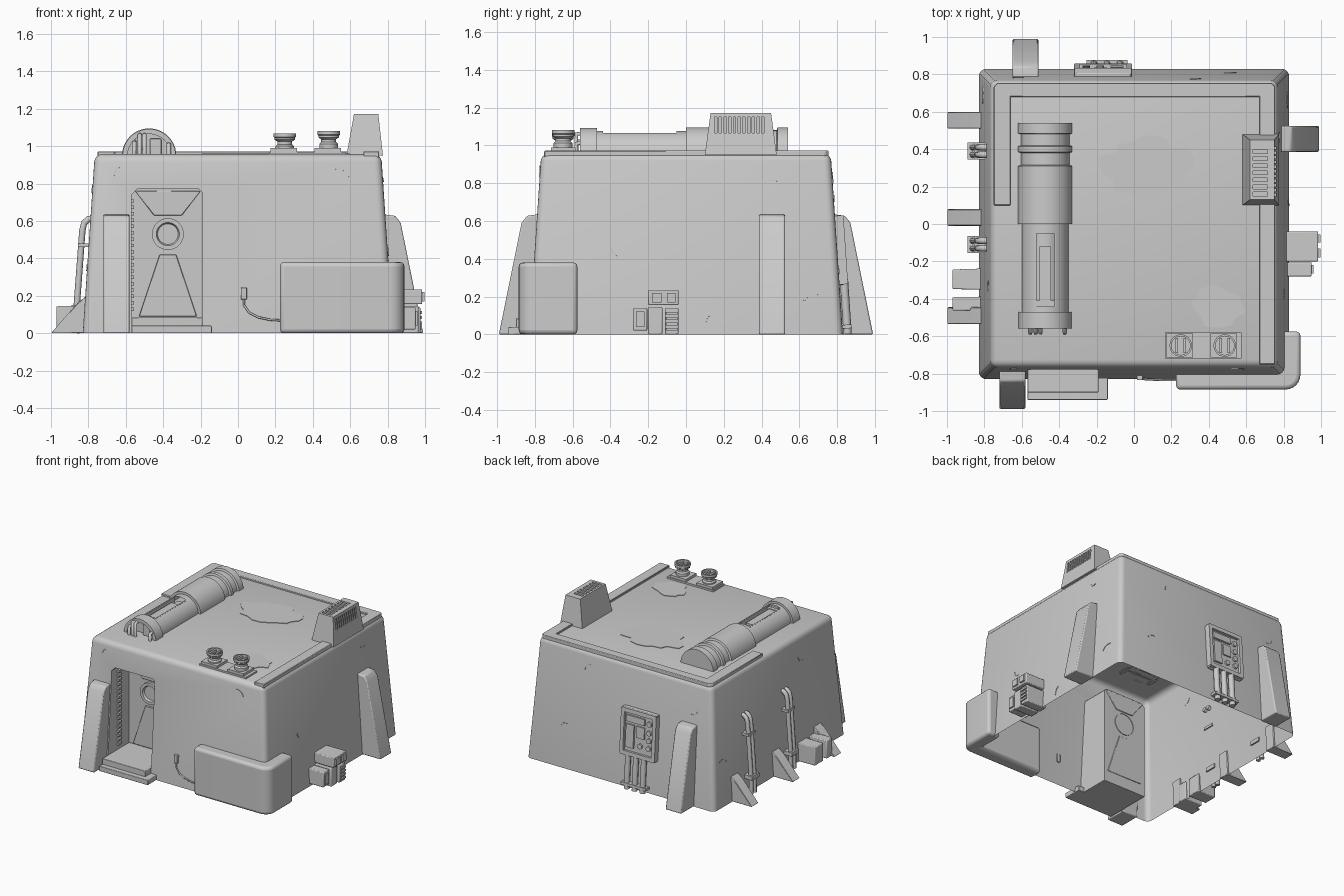
import bpy, bmesh, math, random
from mathutils import Matrix, Vector

if "Cube" in bpy.data.objects:
    bpy.data.objects.remove(bpy.data.objects["Cube"])

random.seed(4)
SLOPE = 0.067                      # inward lean of the walls per unit of height
TILT = math.atan(SLOPE)
ROOF = 0.957
FRONT, RIGHT, BACK, LEFT = 0, 90, 180, -90

plaster = bpy.data.materials.new("plaster_grey")
plaster.diffuse_color = (0.6, 0.6, 0.6, 1)
plaster.use_nodes = True
plaster.node_tree.nodes["Principled BSDF"].inputs["Base Color"].default_value = plaster.diffuse_color


def finish(name, bm, bevel=0, seg=2):
    bmesh.ops.recalc_face_normals(bm, faces=bm.faces[:])
    me = bpy.data.meshes.new(name)
    bm.to_mesh(me)
    bm.free()
    ob = bpy.data.objects.new(name, me)
    bpy.context.collection.objects.link(ob)
    me.materials.append(plaster)
    if bevel:
        m = ob.modifiers.new("bevel", 'BEVEL')
        m.width, m.segments, m.limit_method = bevel, seg, 'ANGLE'
    return ob


def prism(name, pts, h0, h1, axis='z', bevel=0, seg=2):
    f = {'z': lambda u, v, h: (u, v, h), 'x': lambda u, v, h: (h, u, v),
         'y': lambda u, v, h: (u, h, v)}[axis]
    bm = bmesh.new()
    a = [bm.verts.new(f(u, v, h0)) for u, v in pts]
    b = [bm.verts.new(f(u, v, h1)) for u, v in pts]
    bm.faces.new(a)
    bm.faces.new(b)
    for i in range(len(pts)):
        j = (i + 1) % len(pts)
        bm.faces.new((a[i], a[j], b[j], b[i]))
    return finish(name, bm, bevel, seg)


def box(name, x0, x1, y0, y1, z0, z1, bevel=0, seg=2):
    return prism(name, [(x0, y0), (x1, y0), (x1, y1), (x0, y1)], z0, z1, 'z', bevel, seg)


def boxes(name, dims):
    bm = bmesh.new()
    for x0, x1, y0, y1, z0, z1 in dims:
        bmesh.ops.create_cube(bm, size=1, matrix=Matrix.Translation(
            ((x0 + x1) / 2, (y0 + y1) / 2, (z0 + z1) / 2)) @ Matrix.Diagonal((x1 - x0, y1 - y0, z1 - z0, 1)))
    return finish(name, bm)


def frustum(x0, x1, y0, y1, z0, X0, X1, Y0, Y1, z1):
    bm = bmesh.new()
    a = [bm.verts.new(p) for p in ((x0, y0, z0), (x1, y0, z0), (x1, y1, z0), (x0, y1, z0))]
    b = [bm.verts.new(p) for p in ((X0, Y0, z1), (X1, Y0, z1), (X1, Y1, z1), (X0, Y1, z1))]
    bm.faces.new(a[::-1])
    bm.faces.new(b)
    for i in range(4):
        j = (i + 1) % 4
        bm.faces.new((a[i], a[j], b[j], b[i]))
    return bm


def revolve(name, prof, point, seg, sweep, skip=None):
    """Turn (radius, height) points; point(r, angle, h) gives the position."""
    bm = bmesh.new()
    rows = [[bm.verts.new(point(r, sweep * i / seg, h)) for i in range(seg + 1)] for r, h in prof]
    for k in range(len(prof) - 1):
        for i in range(seg):
            if not (skip and skip(k, i)):
                bm.faces.new((rows[k][i], rows[k][i + 1], rows[k + 1][i + 1], rows[k + 1][i]))
    bmesh.ops.remove_doubles(bm, verts=bm.verts[:], dist=1e-5)
    return finish(name, bm)


def tube(name, pts, r):
    cu = bpy.data.curves.new(name, 'CURVE')
    cu.dimensions, cu.bevel_depth, cu.bevel_resolution, cu.use_fill_caps = '3D', r, 2, True
    sp = cu.splines.new('POLY')
    sp.points.add(len(pts) - 1)
    for p, co in zip(sp.points, pts):
        p.co = (*co, 1)
    cu.materials.append(plaster)
    ob = bpy.data.objects.new(name, cu)
    bpy.context.collection.objects.link(ob)
    return ob


def place(ob, side, u, z=None):
    """Move a part made for the front wall to a side; with z it lies on the leaning wall."""
    m = Matrix.Rotation(math.radians(side), 4, 'Z')
    if z is None:
        ob.matrix_world = m @ Matrix.Translation((u, 0, 0))
    else:
        ob.matrix_world = m @ Matrix.Translation((u, -0.83 + SLOPE * z, z)) @ Matrix.Rotation(-TILT, 4, 'X')
    return ob


def cut(ob, cutter):
    m = ob.modifiers.new("cut", 'BOOLEAN')
    m.object, m.solver = cutter, 'EXACT'
    bpy.context.view_layer.update()
    me = bpy.data.meshes.new_from_object(ob.evaluated_get(bpy.context.evaluated_depsgraph_get()))
    ob.modifiers.clear()
    ob.data = me
    bpy.data.objects.remove(cutter)


# Leaning hollow body with a door alcove and open underside
t = 0.83 - SLOPE * ROOF
bm = frustum(-.83, .83, -.83, .83, 0, -t, t, -t, t, ROOF)
bmesh.ops.bevel(bm, geom=[e for e in bm.edges if max(v.co.z for v in e.verts) > 0.1],
                offset=0.04, segments=4, profile=0.5, affect='EDGES')
body = finish("building_body", bm)
cut(body, prism("alcove_cutter", [(-.57, -.1), (-.19, -.1), (-.19, .75), (-.21, .77), (-.54, .77), (-.57, .74)],
                -1, -.56, 'y'))
bm = bmesh.new()
bm.from_mesh(body.data)
bmesh.ops.delete(bm, geom=[f for f in bm.faces if f.normal.z < -.9 and f.calc_center_median().z < .01],
                 context='FACES')
bm.to_mesh(body.data)
bm.free()

# Raised roof border
prism("roof_border", [(-.75, .1), (-.66, .1), (-.66, .68), (.67, .68), (.67, -.75), (.755, -.75),
                      (.755, .735), (.735, .755), (-.73, .755), (-.75, .735)], ROOF - .02, .972, 'z', .004, 1)

# Flaked plaster patches on the roof
def flake(name, cx, cy, rx, ry):
    pts = []
    for i in range(22):
        a, k = math.tau * i / 22, random.uniform(.75, 1.1)
        pts.append((cx + rx * k * math.cos(a), cy + ry * k * math.sin(a)))
    prism(name, pts, ROOF - .003, ROOF + .004)
flake("roof_flake_small", .45, -.44, .16, .11)
flake("roof_flake_large", .07, .31, .25, .17)

# Half-round roof duct with an open slot
DX, DZ = -.475, .95
duct = [(0, -.50), (.115, -.50), (.115, -.56), (.142, -.56), (.142, -.47), (.125, -.47), (.125, -.44),
        (.125, -.05), (.125, 0), (.145, 0), (.145, .31), (.13, .315), (.13, .38), (.145, .385), (.145, .415),
        (.13, .42), (.13, .48), (.145, .485), (.145, .54), (0, .54)]
along_y = lambda r, a, h: (DX + r * math.cos(a), h, DZ + r * math.sin(a))
revolve("roof_duct", duct, along_y, 24, math.pi, lambda k, i: k == 6 and 9 <= i <= 14)
revolve("duct_core", [(.085, -.45), (.085, -.04)], along_y, 16, math.pi)
boxes("duct_slot_fittings", [(DX - .055, DX - .047, -.44, -.05, .95, 1.063), (DX + .047, DX + .055, -.44, -.05, .95, 1.063),
                             (DX - .03, DX + .03, -.43, -.12, .95, 1.05), (DX - .05, DX + .05, -.44, -.41, .95, 1.055)])
for x, h in ((-.555, 1.02), (-.525, 1.06), (-.50, 1.06), (-.37, 1.01)):
    tube("duct_end_pipe", [(x, -.58, .955), (x, -.58, h), (x, -.49, h + .005)], .012)
box("duct_end_box", -.47, -.41, -.53, -.49, .955, 1.04, .004)

# Roof vent with slots in its top and outer side
vent = finish("roof_vent", frustum(.58, .775, .10, .48, .95, .62, .75, .13, .45, 1.172))
slots = [(.635, .715, .15 + i * .038, .17 + i * .038, 1.15, 1.2) for i in range(7)]
slots += [(.73, .8, .15 + i * .025, .163 + i * .025, 1.065, 1.15) for i in range(11)]
cut(vent, boxes("vent_cutter", slots))

# Two chimney cans on a base
boxes("chimney_base", [(.165, .575, -.72, -.58, .94, .97), (.175, .315, -.715, -.585, .96, .99),
                       (.41, .55, -.715, -.585, .96, .99)])
for x, z in ((.25, 0), (.485, .012)):
    prof = [(.05, .98), (.05, 1.0 + z), (.04, 1.01 + z), (.04, 1.025 + z), (.055, 1.035 + z), (.055, 1.045 + z),
            (.06, 1.05 + z), (.06, 1.068 + z), (.05, 1.068 + z), (.05, 1.04 + z), (0, 1.04 + z)]
    revolve("chimney_can", prof, lambda r, a, h: (x + r * math.cos(a), -.65 + r * math.sin(a), h), 24, math.tau)
    boxes("chimney_bars", [(x + d - .007, x + d + .007, -.69, -.61, 1.035 + z, 1.06 + z) for d in (-.022, .022)])

# Door with raised panels and a round window, plus steps
prism("door_top_panel", [(-.55, .76), (-.2, .76), (-.3, .63), (-.45, .63)], -.572, -.555, 'y', .003, 1)
prism("door_lower_panel", [(-.42, .42), (-.33, .42), (-.22, .09), (-.53, .09)], -.572, -.555, 'y', .003, 1)
revolve("door_window", [(.085, -.555), (.085, -.582), (.062, -.582), (.055, -.565), (0, -.565)],
        lambda r, a, h: (-.375 + r * math.cos(a), h, .53 + r * math.sin(a)), 32, math.tau)
box("door_step_upper", -.57, -.19, -.90, -.56, 0, .085, .004)
box("door_step_lower", -.57, -.14, -.94, -.79, 0, .04, .004)
boxes("alcove_wall_ribs", [(-.575, -.555, -.71, -.67, .12 + i * .034, .138 + i * .034) for i in range(18)])

# Rounded tank wrapped around the front right corner
arc = [(.81 + .08 * math.sin(a), -.805 - .08 * math.cos(a)) for a in [math.pi / 2 * i / 6 for i in range(7)]]
prism("corner_tank", [(.225, -.885)] + arc + [(.89, -.575), (.78, -.575), (.78, -.78), (.225, -.78)],
      0, .38, 'z', .022, 3)

# Cable on the front wall
tube("front_cable", [(.03, -.822, .2), (.032, -.828, .15), (.06, -.83, .11), (.11, -.833, .085),
                     (.17, -.835, .072), (.24, -.835, .068)], .006)
box("cable_socket", .015, .047, -.835, -.81, .18, .245, .004)

# Tall leaning buttresses
for side, u in ((FRONT, -.65), (RIGHT, .455), (BACK, .58)):
    place(prism("buttress", [(-.99, 0), (-.87, .59), (-.84, .628), (-.78, .635), (-.82, 0)], -.07, .07, 'x', .008),
          side, u)

# Low fins, crates and bent pipe pairs on the left wall
for u in (-.555, -.035, .49):
    place(prism("wall_fin", [(-1, 0), (-.86, .16), (-.81, .2), (-.82, 0)], -.045, .045, 'x', .004, 1), LEFT, u)
for u, r in ((.25, .1), (.335, -.08), (.41, .06)):
    crate = place(box("left_crate", -.036, .036, -.97, -.81, 0, .145, .006), LEFT, u)
    crate.matrix_world = crate.matrix_world @ Matrix.Rotation(r * .3, 4, 'Z')
for u in (-.39, .11):
    for d in (-.02, .02):
        place(tube("left_pipe", [(d, -.865, .0), (d, -.862, .15), (d, -.832, .55), (d, -.822, .59), (d, -.80, .61),
                                 (d, -.77, .615)], .017), LEFT, u)
    place(boxes("pipe_clamp", [(-.045, .045, -.89, -.81, .12, .15), (-.045, .045, -.855, -.79, .46, .48)]), LEFT, u)

# Machinery boxes on the right wall
for d in ((.80, .95, -.28, -.205, .02, .14), (.80, .965, -.20, -.125, 0, .145), (.80, .975, -.11, -.04, 0, .14),
          (.80, .985, -.20, -.04, .155, .235)):
    box("machinery_box", *d, .006)
boxes("machinery_details", [(.97, .985, -.105, -.045, .02 + i * .028, .035 + i * .028) for i in range(4)]
      + [(.94, .96, -.265, -.22, .04, .12), (.98, .997, -.18, -.13, .17, .22), (.98, .997, -.10, -.055, .17, .22)])

# Control panel with frame, buttons and pipes on the back wall (u runs along -x)
PU, PZ = .165, .445
def on_panel(ob):
    place(ob, BACK, PU, PZ)
on_panel(box("panel_plate", -.15, .15, -.025, .01, -.185, .185, .012, 3))
on_panel(boxes("panel_frame", [(-.152, .152, -.045, 0, .15, .182), (-.152, .152, -.045, 0, -.182, -.15),
                               (-.155, -.125, -.045, 0, -.172, .172), (.125, .155, -.045, 0, -.172, .172)]))
on_panel(boxes("panel_modules", [(-.11, .05, -.04, 0, .08, .13), (-.11, -.04, -.04, 0, -.12, .06),
                                 (-.02, .05, -.035, 0, -.03, .06)]))
for u, z in ((.09, .03), (.09, -.03), (.09, -.09), (.015, -.09), (.09, .1)):
    on_panel(revolve("panel_button", [(.02, 0), (.02, -.04), (0, -.04)],
                     lambda r, a, h: (u + r * math.cos(a), h, z + r * math.sin(a)), 16, math.tau))
for u in (.075, .145, .215):
    place(tube("panel_pipe", [(0, -.025, 0), (0, -.025, .29)], .022), BACK, u, 0)
place(boxes("panel_pipe_clamp", [(-.11, .11, -.05, 0, .03, .05)]), BACK, .145, 0)

# Small curved cracks on the walls
for side, u, z in ((FRONT, -.62, .85), (FRONT, .53, .82), (RIGHT, .47, .85), (RIGHT, -.35, .46), (RIGHT, .15, .06),
                   (RIGHT, .68, .15), (BACK, -.5, .3), (BACK, -.3, .8), (BACK, .6, .75), (LEFT, .35, .8), (LEFT, -.7, .3)):
    r, s = random.uniform(.04, .07), random.uniform(0, 6)
    out = [(r * math.cos(s + i * .25), r * math.sin(s + i * .25)) for i in range(7)]
    inn = [(x * .88 + .004, y * .88) for x, y in reversed(out)]
    place(prism("wall_crack", out + inn, -.004, .002, 'y'), side, u, z)

# Smooth rounded surfaces, keep hard edges
bpy.ops.object.select_all(action='DESELECT')
for ob in bpy.context.scene.objects:
    if ob.type == 'MESH':
        ob.select_set(True)
        bpy.context.view_layer.objects.active = ob
bpy.ops.object.shade_smooth_by_angle(angle=math.radians(35))
